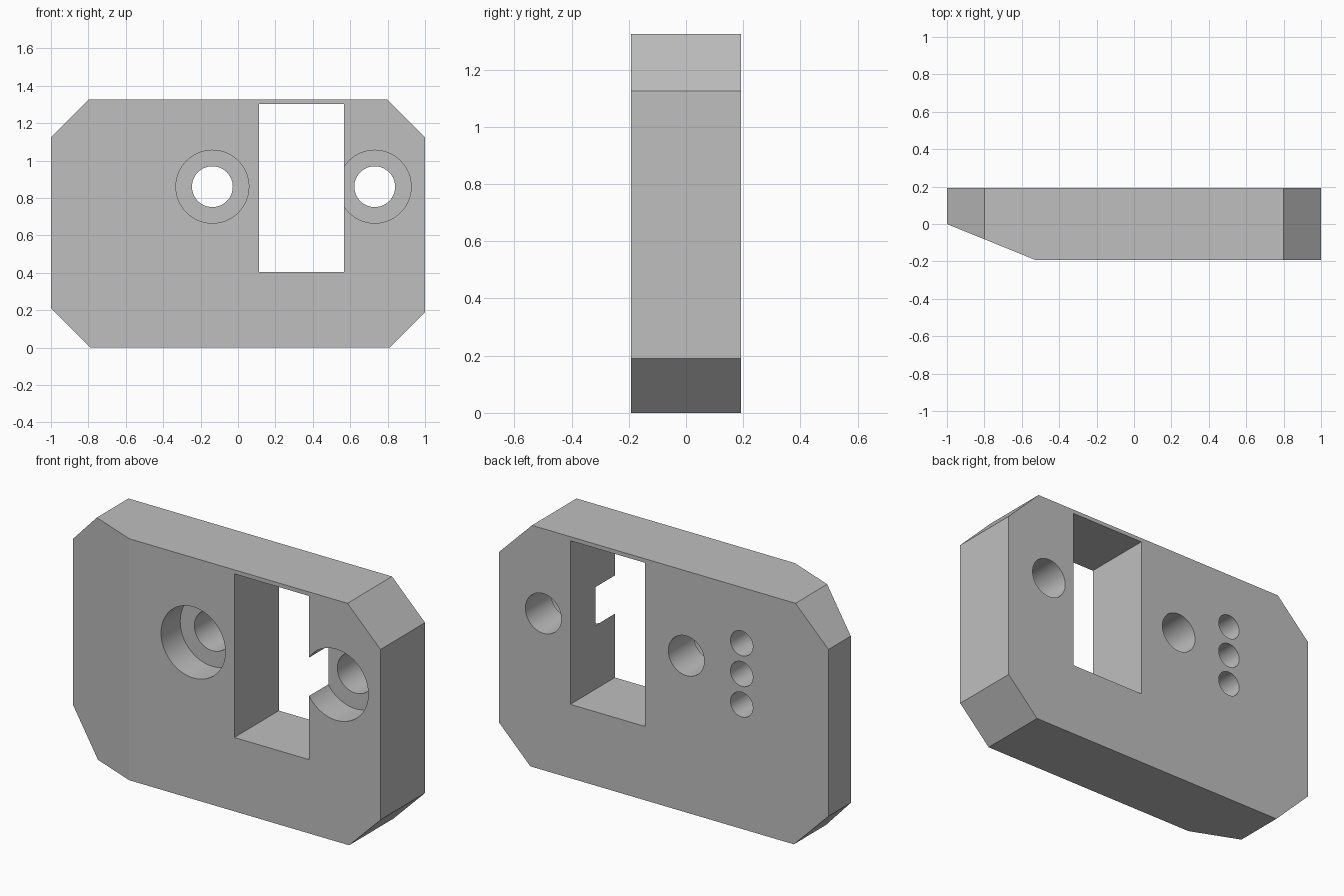
import bpy
import bmesh
import math

cube = bpy.data.objects.get("Cube")
if cube:
    bpy.data.objects.remove(cube, do_unlink=True)

HALF_T = 0.193
HEIGHT = 1.325

grey = bpy.data.materials.new("plain grey")
grey.use_nodes = True
colour = (0.52, 0.52, 0.52, 1)
grey.diffuse_color = colour
grey.node_tree.nodes["Principled BSDF"].inputs["Base Color"].default_value = colour


def prism(name, points, axis, start, end):
    """Extrude a closed outline along y (outline in x, z) or z (outline in x, y)."""
    bm = bmesh.new()

    def place(a, b, c):
        return (a, c, b) if axis == "y" else (a, b, c)

    face = bm.faces.new([bm.verts.new(place(a, b, start)) for a, b in points])
    out = bmesh.ops.extrude_face_region(bm, geom=[face])
    for v in out["geom"]:
        if isinstance(v, bmesh.types.BMVert):
            v.co = place(v.co.x, v.co.z if axis == "y" else v.co.y, end)
    bmesh.ops.recalc_face_normals(bm, faces=bm.faces)
    mesh = bpy.data.meshes.new(name)
    bm.to_mesh(mesh)
    bm.free()
    mesh.materials.append(grey)
    obj = bpy.data.objects.new(name, mesh)
    bpy.context.collection.objects.link(obj)
    return obj


def circle(x, z, radius, sides=64):
    turn = 2 * math.pi / sides
    return [(x + radius * math.cos(i * turn), z + radius * math.sin(i * turn))
            for i in range(sides)]


# Plate with chamfered corners
plate = prism("plate", [(-0.79, 0), (0.81, 0), (1, 0.19), (1, 1.125), (0.8, HEIGHT),
                        (-0.8, HEIGHT), (-1, 1.125), (-1, 0.21)], "y", -HALF_T, HALF_T)

# Slanted front edge and rectangular window
cutters = [
    prism("bevel_cutter", [(-1.235, 0.095), (-1.235, -0.5), (0.231, -0.5)],
          "z", -0.2, HEIGHT + 0.2),
    prism("window_cutter", [(0.113, 0.405), (0.567, 0.405), (0.567, 1.303), (0.113, 1.303)],
          "y", -0.5, 0.5),
]

# Two counterbored through holes
for x in (-0.137, 0.731):
    cutters.append(prism("bolt_hole_cutter", circle(x, 0.86, 0.109), "y", -0.5, 0.5))
    cutters.append(prism("counterbore_cutter", circle(x, 0.86, 0.195), "y",
                         -0.5, -HALF_T + 0.166))

# Three blind holes in the back
for i in (-1, 0, 1):
    cutters.append(prism("blind_hole_cutter", circle(-0.473, 0.85 + i * 0.168, 0.068),
                         "y", HALF_T - 0.25, 0.5))

for cutter in cutters:
    cutter.hide_render = True
    cutter.hide_set(True)
    cut = plate.modifiers.new(cutter.name, "BOOLEAN")
    cut.operation = "DIFFERENCE"
    cut.solver = "EXACT"
    cut.object = cutter

# Bake the cuts, then remove the cutters
bpy.context.view_layer.update()
evaluated = plate.evaluated_get(bpy.context.evaluated_depsgraph_get())
final = bpy.data.meshes.new_from_object(evaluated)
plate.modifiers.clear()
plate.data = final
for cutter in cutters:
    bpy.data.objects.remove(cutter, do_unlink=True)

# Smooth hole walls, crisp edges
bpy.ops.object.select_all(action="DESELECT")
plate.select_set(True)
bpy.context.view_layer.objects.active = plate
bpy.ops.object.shade_smooth_by_angle(angle=math.radians(20))
